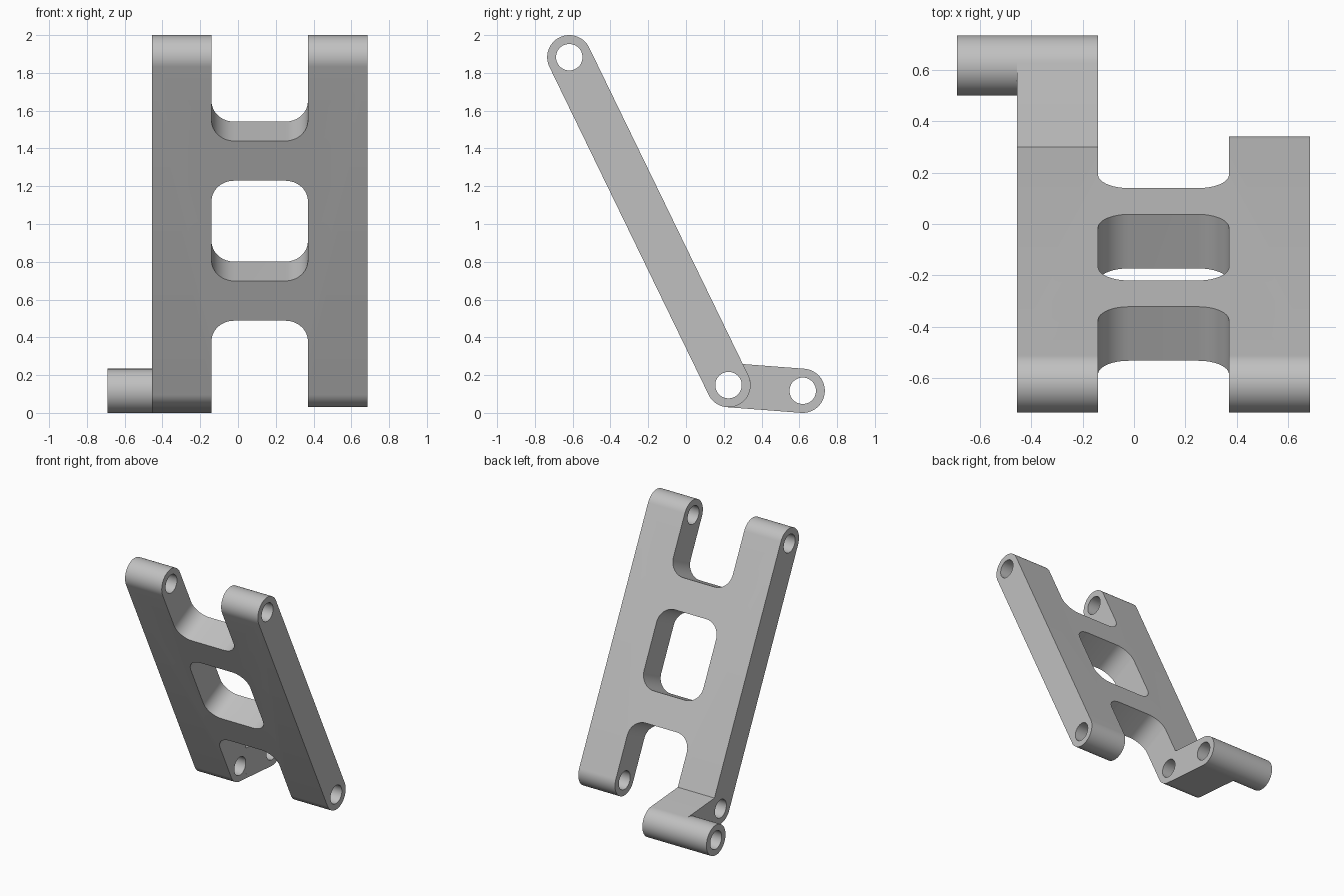
import bpy, bmesh
from math import sin, cos, pi, atan2
from mathutils import Vector

cube = bpy.data.objects.get("Cube")
if cube:
    bpy.data.objects.remove(cube, do_unlink=True)

grey = bpy.data.materials.new("plain grey")
grey.use_nodes = True
COLOUR = (0.53, 0.53, 0.53, 1)
grey.diffuse_color = COLOUR
grey.node_tree.nodes["Principled BSDF"].inputs["Base Color"].default_value = COLOUR

R, HOLE = 0.117, 0.07                       # pin boss and bore radii
TOP = Vector((0, -0.618, 1.883))            # pin centres
LOW = Vector((0, 0.225, 0.147))
FAR = Vector((0, 0.618, 0.117))
X_OUT, X_LEFT, X_IN, X_SLOT, X_END = -0.69, -0.455, -0.14, 0.37, 0.685


def arc(c, r, a0, a1, n=32):
    """Arc in the yz plane."""
    angles = [a0 + (a1 - a0) * i / n for i in range(n + 1)]
    return [c + Vector((0, r * cos(a), r * sin(a))) for a in angles]


def prism(name, points, move):
    """Closed outline extruded along a vector."""
    bm = bmesh.new()
    face = bm.faces.new([bm.verts.new(p) for p in points])
    out = bmesh.ops.extrude_face_region(bm, geom=[face], use_keep_orig=True)
    verts = [g for g in out["geom"] if isinstance(g, bmesh.types.BMVert)]
    bmesh.ops.translate(bm, vec=move, verts=verts)
    bmesh.ops.recalc_face_normals(bm, faces=bm.faces)
    mesh = bpy.data.meshes.new(name)
    bm.to_mesh(mesh)
    bm.free()
    mesh.materials.append(grey)
    ob = bpy.data.objects.new(name, mesh)
    bpy.context.collection.objects.link(ob)
    return ob


def x_prism(name, points, x0, x1):
    return prism(name, [Vector((x0, p.y, p.z)) for p in points], Vector((x1 - x0, 0, 0)))


def bore(centre):
    return x_prism("bore_cutter", arc(centre, HOLE, 0, 2 * pi, 48)[:-1], -1, 1)


def finish(ob, cutters):
    """Cut the openings, then smooth the rounded surfaces."""
    bpy.ops.object.select_all(action="DESELECT")
    bpy.context.view_layer.objects.active = ob
    ob.select_set(True)
    for c in cutters:
        c.hide_render = True
        mod = ob.modifiers.new("cut", "BOOLEAN")
        mod.operation, mod.solver, mod.object = "DIFFERENCE", "EXACT", c
        bpy.ops.object.modifier_apply(modifier=mod.name)
        bpy.data.objects.remove(c, do_unlink=True)
    bpy.ops.object.shade_smooth_by_angle(angle=0.5)


# Leaning frame: capsule section, with two end slots and a middle window
along = (TOP - LOW).normalized()
length = (TOP - LOW).length
back = Vector((0, along.z, -along.y))
tilt = atan2(back.z, back.y)


def slot(s0, s1, r=0.12, n=12):
    pts = []
    corners = ((X_SLOT - r, s1 - r), (X_IN + r, s1 - r), (X_IN + r, s0 + r), (X_SLOT - r, s0 + r))
    for k, (x, s) in enumerate(corners):
        for i in range(n + 1):
            a = (k + i / n) * pi / 2
            pts.append(LOW + Vector((x + r * cos(a), 0, 0)) + along * (s + r * sin(a)) - back * 0.4)
    return prism("slot_cutter", pts, back * 0.8)


outline = arc(TOP, R, tilt, tilt + pi) + arc(LOW, R, tilt + pi, tilt + 2 * pi)
frame = x_prism("frame", outline, X_LEFT, X_END)
END, WINDOW = 0.436, 0.67
finish(frame, [slot(-0.5, END), slot(WINDOW, length - WINDOW),
               slot(length - END, length + 0.5), bore(TOP), bore(LOW)])

# Rear arm: fits around the lower boss and the back of the frame
reach = FAR - LOW
under = atan2(reach.z, reach.y) - pi / 2
over = under + pi
half = (over - tilt) / 2
corner = LOW + Vector((0, cos(tilt + half), sin(tilt + half))) * (R / cos(half))
outline = [corner] + arc(LOW, R, tilt, under) + arc(FAR, R, under, over)
arm = x_prism("rear_arm", outline, X_LEFT, X_IN)
finish(arm, [bore(FAR)])

# Sleeve sticking out sideways from the arm
sleeve = x_prism("sleeve", arc(FAR, R, 0, 2 * pi, 64)[:-1], X_OUT, X_LEFT)
finish(sleeve, [bore(FAR)])
